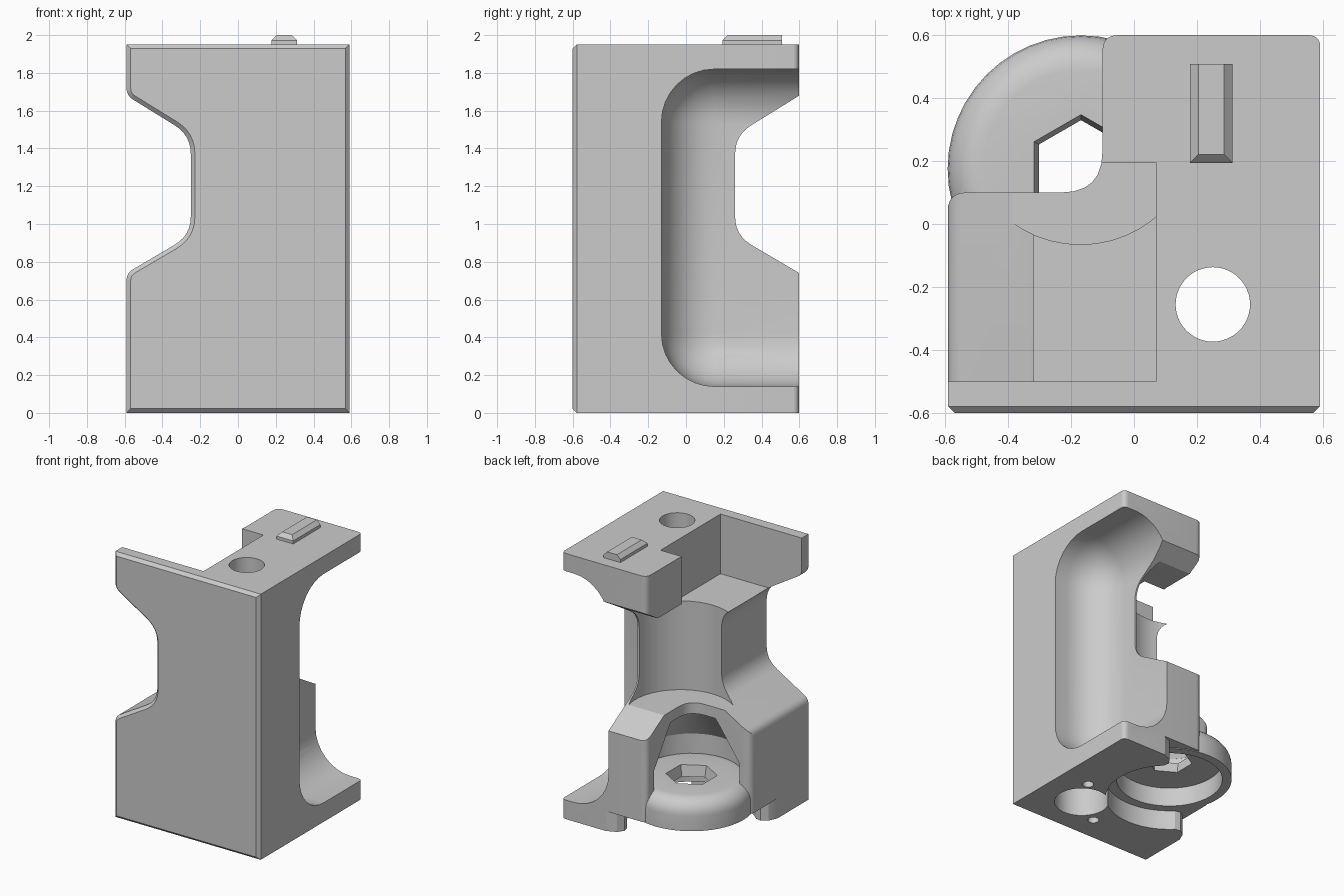
import bpy, bmesh, math
from mathutils import Vector, Matrix

cube = bpy.data.objects.get("Cube")
if cube:
    bpy.data.objects.remove(cube, do_unlink=True)

grey = bpy.data.materials.new("plain grey")
grey.use_nodes = True
grey.diffuse_color = (0.6, 0.6, 0.6, 1)
grey.node_tree.nodes["Principled BSDF"].inputs["Base Color"].default_value = (0.6, 0.6, 0.6, 1)

AXLE = (-0.168, 0.175)    # centre of the round flange
ROD = (0.25, -0.255)      # centre of the long vertical hole
TOP = 1.95


def finish(bm, name):
    bmesh.ops.recalc_face_normals(bm, faces=bm.faces)
    mesh = bpy.data.meshes.new(name)
    bm.to_mesh(mesh)
    bm.free()
    mesh.materials.append(grey)
    obj = bpy.data.objects.new(name, mesh)
    bpy.context.collection.objects.link(obj)
    return obj


def rounded(corners, steps=6):
    """Outline from (a, b, radius) corners, with curved corners."""
    out = []
    for i, (a, b, r) in enumerate(corners):
        p = Vector((a, b))
        if not r:
            out.append(p)
            continue
        before = Vector(corners[i - 1][:2]) - p
        after = Vector(corners[(i + 1) % len(corners)][:2]) - p
        s, e = p + before.normalized() * r, p + after.normalized() * r
        for k in range(steps + 1):
            t = k / steps
            out.append(s * (1 - t) ** 2 + p * 2 * t * (1 - t) + e * t * t)
    return out


def prism_bm(outline, axis, lo, hi):
    place = {"x": lambda a, b, t: (t, a, b),
             "y": lambda a, b, t: (a, t, b),
             "z": lambda a, b, t: (a, b, t)}[axis]
    bm = bmesh.new()
    ends = [[bm.verts.new(place(a, b, t)) for a, b in outline] for t in (lo, hi)]
    bm.faces.new(ends[0])
    bm.faces.new(ends[1])
    n = len(outline)
    for i in range(n):
        j = (i + 1) % n
        bm.faces.new((ends[0][i], ends[0][j], ends[1][j], ends[1][i]))
    bmesh.ops.recalc_face_normals(bm, faces=bm.faces)
    return bm


def prism(name, outline, axis, lo, hi):
    return finish(prism_bm(outline, axis, lo, hi), name)


def round_bm(centre, r1, r2, lo, hi, sides=48):
    bm = bmesh.new()
    spot = Matrix.Translation((*centre, (lo + hi) / 2))
    bmesh.ops.create_cone(bm, cap_ends=True, segments=sides, radius1=r1,
                          radius2=r2, depth=hi - lo, matrix=spot)
    return bm


def drum(name, centre, r1, r2, lo, hi, sides=48):
    return finish(round_bm(centre, r1, r2, lo, hi, sides), name)


def box_bm(lo, hi):
    bm = bmesh.new()
    bmesh.ops.create_cube(bm, size=1)
    for v in bm.verts:
        v.co = [l if c < 0 else h for c, l, h in zip(v.co, lo, hi)]
    return bm


def combine(target, tool, operation="DIFFERENCE"):
    mod = target.modifiers.new(tool.name, "BOOLEAN")
    mod.operation, mod.solver, mod.object = operation, "EXACT", tool
    bpy.context.view_layer.objects.active = target
    bpy.ops.object.modifier_apply(modifier=mod.name)
    bpy.data.objects.remove(tool, do_unlink=True)


# Main block: side outline with a waist, chamfered around the front face
bm = prism_bm(rounded([(0.59, 0, 0), (0.59, TOP, 0), (-0.59, TOP, 0),
                       (-0.59, 1.68, 0.04), (-0.25, 1.47, 0.1),
                       (-0.25, 0.94, 0.1), (-0.59, 0.74, 0.04),
                       (-0.59, 0, 0)]), "y", -0.6, 0.6)
front = [e for e in bm.edges if all(v.co.y < -0.59 for v in e.verts)]
bmesh.ops.bevel(bm, geom=front, offset=0.022, segments=1, affect="EDGES")
body = finish(bm, "body")

# Plan outline with a missing corner above the flange
combine(body, prism("plan", rounded([
    (-0.591, -0.8, 0), (0.591, -0.8, 0), (0.591, 0.599, 0.04),
    (-0.1, 0.599, 0.05), (-0.1, 0.1, 0.13), (-0.591, 0.1, 0.06)]),
    "z", -0.2, 2.2), "INTERSECT")

# Waist in the back
combine(body, prism("back_waist", rounded([
    (0.8, 1.68, 0), (0.6, 1.68, 0), (0.26, 1.47, 0.1),
    (0.26, 0.94, 0.1), (0.6, 0.74, 0), (0.8, 0.74, 0)]), "x", -1, 1))

# Scooped pocket in the side
bm = box_bm((0.21, -0.13, 0.14), (1.3, 1.3, 1.82))
bmesh.ops.bevel(bm, geom=bm.edges[:], offset=0.28, segments=8,
                profile=0.5, affect="EDGES")
combine(body, finish(bm, "side_pocket"))

# Recess in the top, and the hollow down the column
combine(body, finish(box_bm((-0.9, -0.5, 1.512), (0.07, 0.195, 2.3)), "top_recess"))
combine(body, drum("column_hollow", (-0.17, 0.305), 0.37, 0.37, 0.86, 1.6))

# Chamber over the flange, with a tapering roof
combine(body, drum("chamber", AXLE, 0.345, 0.345, 0.3, 0.5))
combine(body, drum("chamber_roof", AXLE, 0.345, 0.16, 0.499, 0.78))

# Clearance under the flange, leaving two feet with rounded tips
flare = [(-0.55, -0.395), (-0.422, -0.395), (-0.395, -0.33), (-0.35, -0.3)]
turns = [math.radians(225 + 180 * k / 30) for k in range(31)]
arc = [(0.435 * math.cos(t), 0.435 * math.sin(t)) for t in turns]
edge = flare + arc + [(-b, -a) for a, b in reversed(flare)] + [(-0.55, 0.55)]
combine(body, prism("clearance", [(a + AXLE[0], b + AXLE[1]) for a, b in edge],
                    "z", -0.2, 0.145))

# Round flange with a soft upper edge, held clear of the ground
bm = round_bm(AXLE, 0.423, 0.423, 0.14, 0.36)
rim = [e for e in bm.edges if all(v.co.z > 0.35 for v in e.verts)]
bmesh.ops.bevel(bm, geom=rim, offset=0.11, segments=6, profile=0.5, affect="EDGES")
combine(body, finish(bm, "flange"), "UNION")
combine(body, drum("flange_bore", AXLE, 0.36, 0.36, -0.2, 0.28))

# Tapered six-sided hole through the flange, one corner towards the back
hexagon = [(AXLE[0] + math.sin(k * math.pi / 3), AXLE[1] + math.cos(k * math.pi / 3))
           for k in range(6)]
bm = prism_bm(hexagon, "z", 0.26, 0.38)
for v in bm.verts:
    size = 0.15 if v.co.z < 0.3 else 0.176
    v.co.x = AXLE[0] + (v.co.x - AXLE[0]) * size
    v.co.y = AXLE[1] + (v.co.y - AXLE[1]) * size
combine(body, finish(bm, "hex_hole"))

# Long vertical hole, its wider mouth below, and two small screw holes
combine(body, drum("rod_hole", ROD, 0.118, 0.118, -0.2, 2.2))
combine(body, drum("wide_mouth", ROD, 0.185, 0.185, -0.2, 1.2))
for dx, dy in ((0.12, 0.21), (-0.22, -0.14)):
    spot = (ROD[0] + dx, ROD[1] + dy)
    combine(body, drum("screw_hole", spot, 0.038, 0.038, -0.2, 0.08, 16))

# Raised key on the top, chamfered on three sides
bm = box_bm((0.177, 0.193, TOP - 0.01), (0.313, 0.508, 1.972))
top = [f for f in bm.faces if f.normal.z > 0.9]
lid = bmesh.ops.extrude_face_region(bm, geom=top)["geom"]
bmesh.ops.delete(bm, geom=top, context="FACES_ONLY")
for v in (g for g in lid if isinstance(g, bmesh.types.BMVert)):
    v.co.z = 2
    v.co.x += 0.028 if v.co.x < 0.245 else -0.028
    if v.co.y < 0.3:
        v.co.y += 0.028
key = finish(bm, "top_key")

# Smooth the curves, keep the edges sharp
bpy.ops.object.select_all(action="DESELECT")
body.select_set(True)
bpy.context.view_layer.objects.active = body
bpy.ops.object.shade_smooth_by_angle(angle=math.radians(30))
